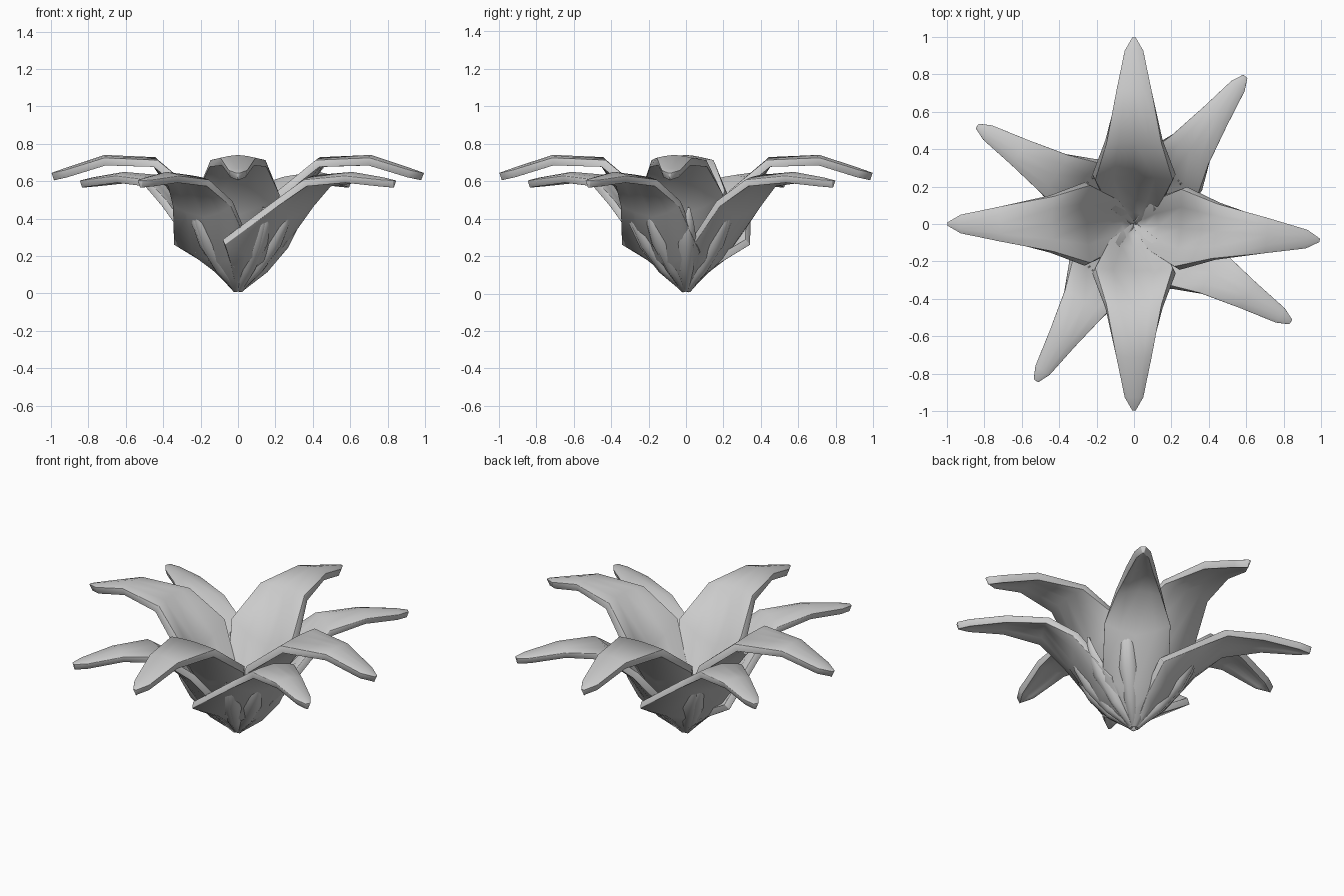
import bpy, bmesh, math
from mathutils import Matrix

if "Cube" in bpy.data.objects:
    bpy.data.objects.remove(bpy.data.objects["Cube"])

COLS = (-1, -0.55, 0, 0.55, 1)


def blade(name, rows, angle, thick, sides=(1, 1), roll=0.0):
    """Cupped blade: each row = midrib r, midrib z, edge r, half width, edge z.
    sides scales the width of the clockwise / anticlockwise half near the base."""
    bm = bmesh.new()
    grid = []
    for i, (rc, zc, re, w, ze) in enumerate(rows):
        line = []
        for t in COLS:
            s = sides[0 if t < 0 else 1] if i < 3 else 1.0
            k = abs(t) ** 1.5 * s
            line.append(bm.verts.new((rc + (re - rc) * k,
                                      t * w * s + roll * rc,
                                      zc + (ze - zc) * k)))
        grid.append(line)
    for a, b in zip(grid, grid[1:]):
        for j in range(len(COLS) - 1):
            bm.faces.new((a[j], b[j], b[j + 1], a[j + 1]))
    bm.transform(Matrix.Rotation(math.radians(angle), 4, 'Z'))
    bmesh.ops.recalc_face_normals(bm, faces=bm.faces)
    me = bpy.data.meshes.new(name)
    bm.to_mesh(me)
    bm.free()
    ob = bpy.data.objects.new(name, me)
    bpy.context.collection.objects.link(ob)
    m = ob.modifiers.new("thickness", 'SOLIDIFY')
    m.thickness = thick
    m.offset = 0
    b = ob.modifiers.new("soft_rim", 'BEVEL')
    b.width = thick * 0.35
    b.segments = 2
    b.limit_method = 'ANGLE'
    b.angle_limit = math.radians(60)
    for p in me.polygons:
        p.use_smooth = True
    return ob


# Four upper petals, cupped low down and drooping at the tip
INNER = [(0.01, 0.03, 0.0, 0.015, 0.04),
         (0.08, 0.12, 0.05, 0.08, 0.15),
         (0.15, 0.20, 0.10, 0.14, 0.27),
         (0.27, 0.43, 0.25, 0.215, 0.54),
         (0.45, 0.71, 0.44, 0.15, 0.695),
         (0.71, 0.72, 0.71, 0.09, 0.705),
         (0.92, 0.65, 0.92, 0.045, 0.64),
         (0.99, 0.625, 0.99, 0.004, 0.625)]
for n, a in enumerate((-5, 90, 180, 270)):
    blade(f"upper_petal_{n}", INNER, a, 0.042)

# Four lower petals, each with a broad base wrapping on one side
OUTER = [(0.01, 0.02, 0.0, 0.01, 0.03),
         (0.09, 0.10, 0.05, 0.15, 0.17),
         (0.18, 0.18, 0.11, 0.32, 0.275),
         (0.33, 0.42, 0.35, 0.18, 0.48),
         (0.50, 0.615, 0.50, 0.125, 0.59),
         (0.72, 0.63, 0.72, 0.075, 0.61),
         (0.92, 0.60, 0.92, 0.04, 0.59),
         (0.985, 0.585, 0.985, 0.01, 0.585)]
for n, (a, cw) in enumerate(((53, 0.55), (148, 1), (238, 1), (-32, 1))):
    blade(f"lower_petal_{n}", OUTER, a, 0.04, (cw, 0.55))

# Slim pointed leaflets clasping the underside
LEAFLET = [(0.02, 0.02, 0.02, 0.006, 0.02),
           (0.15, 0.12, 0.13, 0.03, 0.135),
           (0.26, 0.25, 0.24, 0.045, 0.27),
           (0.32, 0.37, 0.31, 0.025, 0.38),
           (0.335, 0.46, 0.335, 0.003, 0.46)]
for n, a in enumerate((-142, -126, -72, -56, -42, 8, 35, 50, 126, 144)):
    blade(f"leaflet_{n}", LEAFLET, a, 0.018, roll=0.1 * (-1) ** n)
